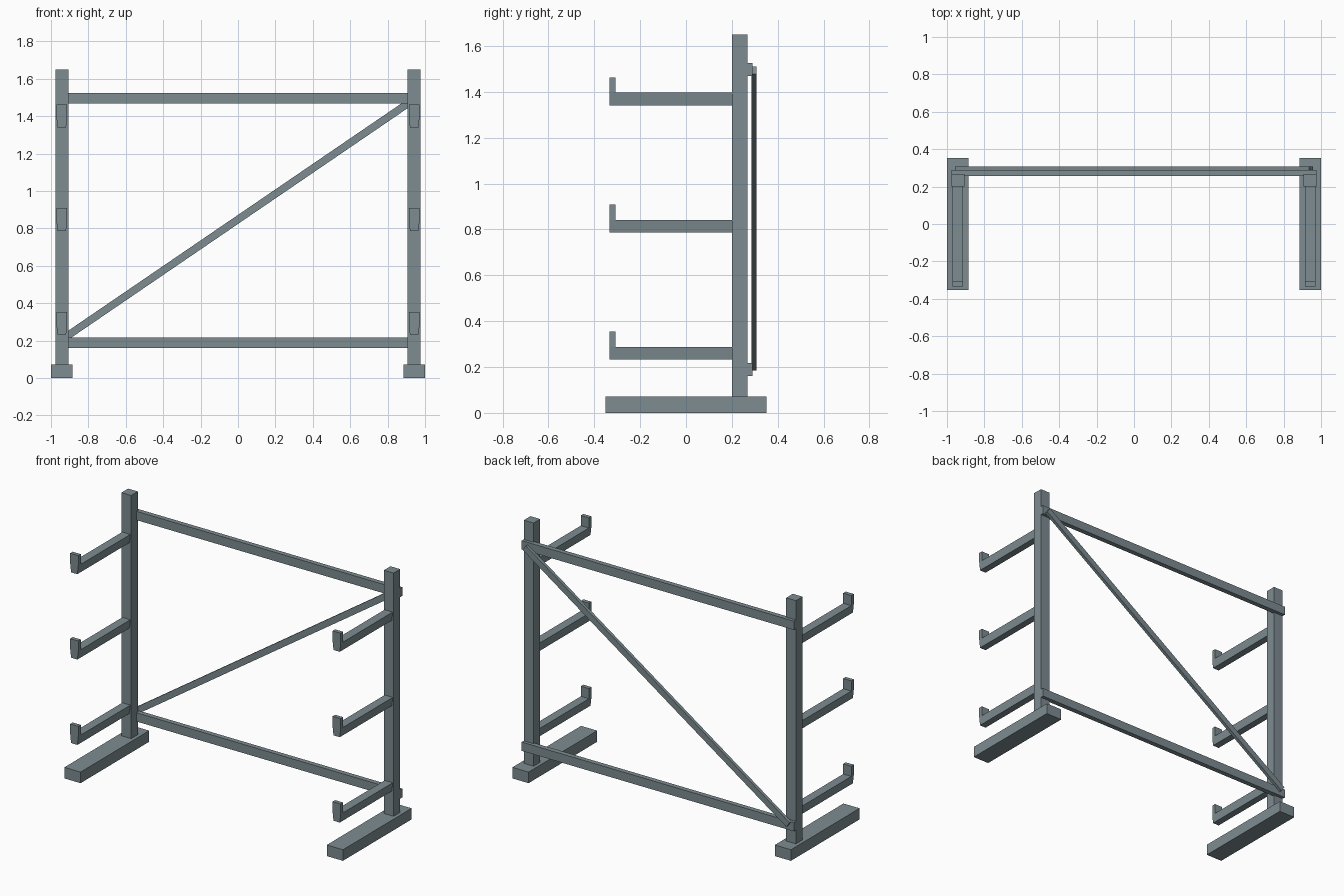
import bpy, bmesh, math
from mathutils import Matrix, Vector

cube = bpy.data.objects.get("Cube")
if cube:
    bpy.data.objects.remove(cube, do_unlink=True)

# Single painted steel colour
steel = bpy.data.materials.new("grey_steel")
steel.use_nodes = True
colour = (0.205, 0.262, 0.283, 1)
steel.diffuse_color = colour
steel.node_tree.nodes["Principled BSDF"].inputs["Base Color"].default_value = colour


def box(name, lo, hi, bottom_width=1.0, tilt=0.0):
    """Box between two corners; the underside can be narrowed in x, the whole tilted about y."""
    lo, hi = Vector(lo), Vector(hi)
    size = hi - lo
    bm = bmesh.new()
    bmesh.ops.create_cube(bm, size=1)
    for v in bm.verts:
        if v.co.z < 0:
            v.co.x *= bottom_width
        v.co = Vector((v.co.x * size.x, v.co.y * size.y, v.co.z * size.z))
    bm.transform(Matrix.Rotation(-tilt, 4, 'Y'))
    mesh = bpy.data.meshes.new(name)
    bm.to_mesh(mesh)
    bm.free()
    mesh.materials.append(steel)
    obj = bpy.data.objects.new(name, mesh)
    obj.location = (lo + hi) / 2
    bpy.context.collection.objects.link(obj)
    return obj


FRAME_X = 0.942
ARM_FRONT = -0.334
POST_FRONT, POST_BACK = 0.2, 0.268

for side, s in (("left", 1), ("right", -1)):
    x = s * FRAME_X

    # Foot and upright
    box(f"{side}_foot", (x - 0.058, -0.352, 0), (x + 0.058, 0.352, 0.072))
    box(f"{side}_post", (x - 0.035, POST_FRONT, 0.072), (x + 0.035, POST_BACK, 1.65))

    # Support arms with upturned lips
    for i in range(3):
        z = 0.232 + i * 0.554
        box(f"{side}_arm_{i + 1}", (x - 0.029, ARM_FRONT, z),
            (x + 0.029, POST_FRONT, z + 0.056), bottom_width=0.78)
        box(f"{side}_arm_lip_{i + 1}", (x - 0.029, ARM_FRONT, z + 0.056),
            (x + 0.029, ARM_FRONT + 0.026, z + 0.122))

# Horizontal rails across the back of the posts
for name, z in (("lower_rail", 0.161), ("upper_rail", 1.468)):
    box(name, (-0.977, 0.257, z), (0.977, 0.289, z + 0.057))

# Diagonal brace
box("diagonal_brace", (-1.146, 0.286, 0.828), (1.146, 0.307, 0.868),
    tilt=math.radians(34.3))
